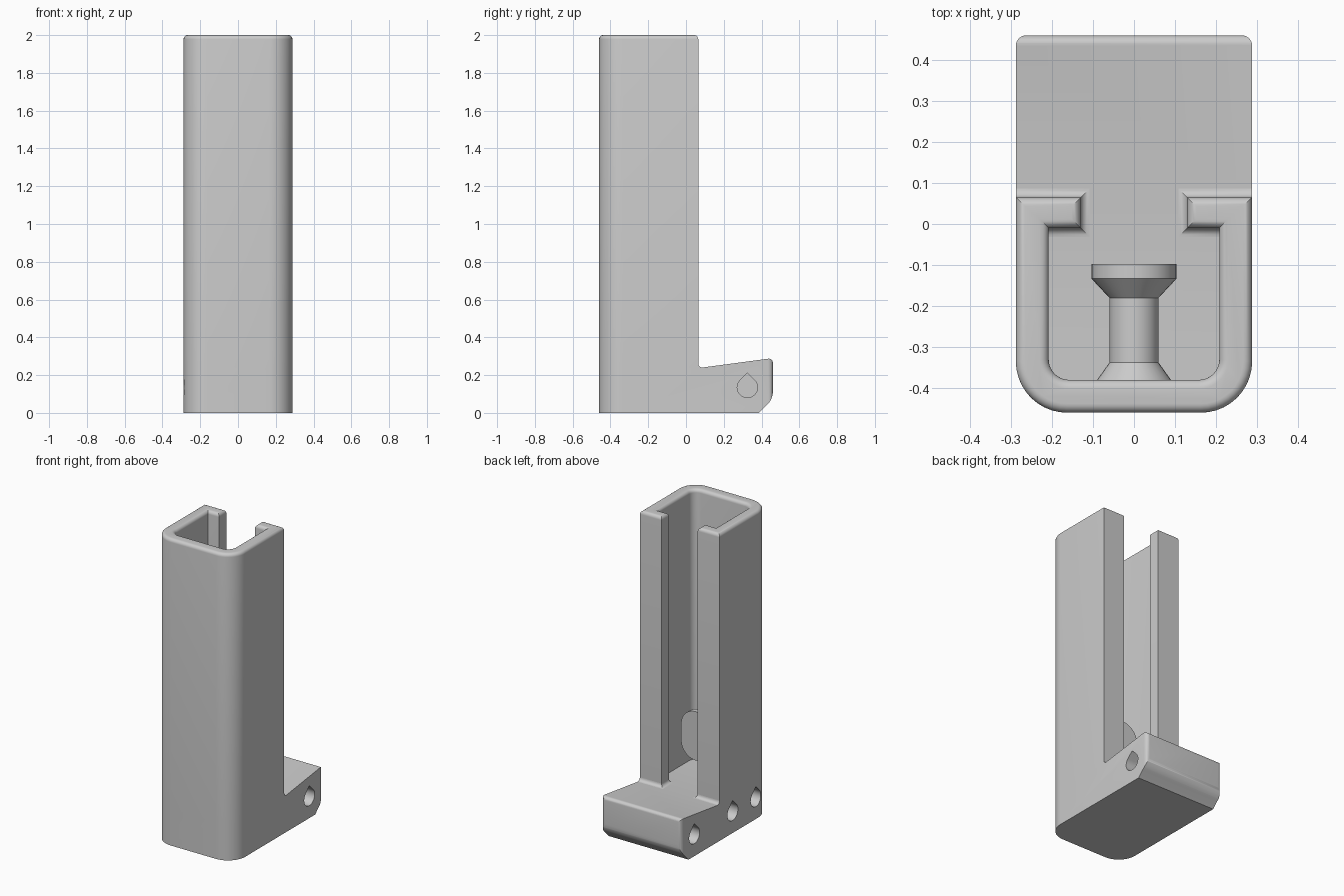
import bpy, bmesh
from math import sin, cos, pi, radians
from mathutils import Vector

if "Cube" in bpy.data.objects:
    bpy.data.objects.remove(bpy.data.objects["Cube"])

HALF, FRONT, BACK, FLOOR, TOP = 0.288, -0.46, 0.065, 0.24, 2.0
LIP, WALL, SLOT, EDGE = 0.46, 0.08, 0.13, 0.022

grey = bpy.data.materials.new("plain grey")
grey.diffuse_color = (0.6, 0.6, 0.6, 1)
grey.use_nodes = True
grey.node_tree.nodes["Principled BSDF"].inputs["Base Color"].default_value = (0.6, 0.6, 0.6, 1)


def arc(cx, cy, r, start, end, n=10):
    """Points on an arc, angles in degrees."""
    angles = [radians(start + (end - start) * i / n) for i in range(n + 1)]
    return [(cx + r * cos(a), cy + r * sin(a)) for a in angles]


def inset(points, d):
    """Mitred inward offset of a counter-clockwise outline."""
    out = []
    for i, p in enumerate(points):
        p, a, b = Vector(p), Vector(points[i - 1]), Vector(points[(i + 1) % len(points)])
        u, v = (p - a).normalized(), (b - p).normalized()
        nu, nv = Vector((-u.y, u.x)), Vector((-v.y, v.x))
        out.append(tuple(p + (nu + nv) * d / (1 + nu.dot(nv))))
    return out


def loft(name, loops):
    """Skin closed 3D loops and cap both ends."""
    bm = bmesh.new()
    rings = [[bm.verts.new(p) for p in loop] for loop in loops]
    n = len(rings[0])
    for a, b in zip(rings, rings[1:]):
        for i in range(n):
            j = (i + 1) % n
            bm.faces.new((a[i], a[j], b[j], b[i]))
    bm.faces.new(rings[0][::-1])
    bm.faces.new(rings[-1])
    bmesh.ops.recalc_face_normals(bm, faces=bm.faces)
    mesh = bpy.data.meshes.new(name)
    bm.to_mesh(mesh)
    bm.free()
    mesh.materials.append(grey)
    obj = bpy.data.objects.new(name, mesh)
    bpy.context.collection.objects.link(obj)
    return obj


def at_z(points, z):
    return [(x, y, z) for x, y in points]


def at_x(points, x):
    return [(x, y, z) for y, z in points]


def smooth(obj):
    bpy.ops.object.select_all(action="DESELECT")
    obj.select_set(True)
    bpy.context.view_layer.objects.active = obj
    bpy.ops.object.shade_smooth_by_angle(angle=radians(30))


def cut(obj, tool, operation):
    mod = obj.modifiers.new("cut", "BOOLEAN")
    mod.operation, mod.solver, mod.object = operation, "EXACT", tool
    tool.hide_render = True
    bpy.context.view_layer.objects.active = obj
    bpy.ops.object.modifier_apply(modifier=mod.name)
    bpy.data.objects.remove(tool)


# Channel walls: C-shaped section, rounded at the rim
r_out, r_in, inner = 0.125, 0.05, HALF - WALL
half = arc(HALF - r_out, FRONT + r_out, r_out, -90, 0) + [
    (HALF, BACK), (SLOT, BACK), (SLOT, BACK - 0.075), (inner, BACK - 0.075)]
half += arc(inner - r_in, FRONT + WALL + r_in, r_in, 0, -90)
section = half + [(-x, y) for x, y in reversed(half)]
rim = [at_z(inset(section, EDGE * (1 - cos(a))), TOP - EDGE + EDGE * sin(a))
       for a in [i * pi / 12 for i in range(7)]]
smooth(loft("channel_walls", [at_z(section, FLOOR)] + rim))

# Base with rear lip: side profile trimmed by the rounded plan
profile = [(FRONT, 0), (0.385, 0), (0.425, 0.04)] + arc(0.36, 0.115, 0.1, -42, 0)
profile += arc(LIP - 0.022, 0.265, 0.022, 0, 97, 6) + [(0.085, FLOOR), (FRONT, FLOOR)]
base = loft("base_with_lip", [at_x(profile, -0.4), at_x(profile, 0.4)])
side = arc(HALF - r_out, FRONT + r_out, r_out, -90, 0) + arc(HALF - 0.025, LIP - 0.025, 0.025, 0, 90, 6)
plan = side + [(-x, y) for x, y in reversed(side)]
cut(base, loft("plan_cutter", [at_z(plan, -0.1), at_z(plan, 0.5)]), "INTERSECT")

# Blind teardrop holes: one on the +x side, three on the -x side
for sign, y in [(1, 0.325), (-1, 0.325), (-1, -0.07), (-1, -0.31)]:
    drop = arc(y, 0.135, 0.054, 135, 405, 24) + [(y, 0.135 + 0.054 * 2 ** 0.5)]
    cut(base, loft("hole_cutter", [at_x(drop, sign * 0.1), at_x(drop, sign * 0.4)]), "DIFFERENCE")
smooth(base)

# Concave fillets at the foot of the two rear posts
for sign, name in [(1, "left_post_foot"), (-1, "right_post_foot")]:
    loops = []
    for i in range(7):
        a = i * pi / 12
        o, z = EDGE * (1 - sin(a)), FLOOR + EDGE * (1 - cos(a))
        x0, y0, y1 = SLOT - o, BACK - 0.075 - o, BACK + o
        loops.append([(sign * x, y, z) for x, y in
                      [(x0, y0), (inner, y0), (inner, BACK - 0.04), (HALF, BACK - 0.04), (HALF, y1), (x0, y1)]])
    smooth(loft(name, loops))

# Hanging peg: vertical pill section lofted along y, with a flared root and head
stations = [(FRONT + 0.06, 0.09), (-0.38, 0.09), (-0.338, 0.06), (-0.18, 0.06), (-0.133, 0.104), (-0.098, 0.104)]
peg = []
for y, r in stations:
    pill = arc(0, 0.60, r, 0, 180, 16) + arc(0, 0.49, r, 180, 360, 16)
    peg.append([(x, y, z) for x, z in pill])
smooth(loft("hanging_peg", peg))
